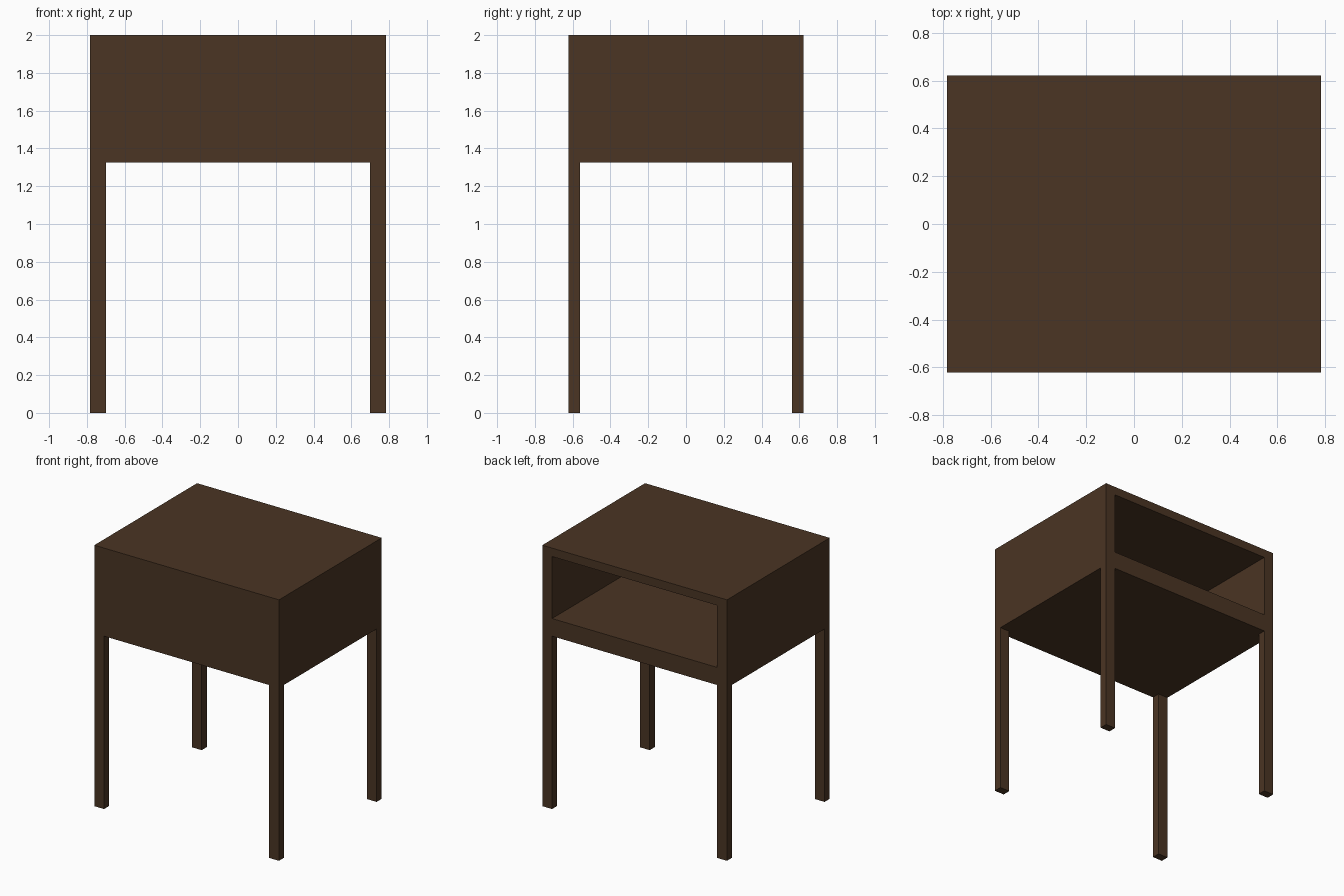
import bpy
import bmesh

if "Cube" in bpy.data.objects:
    bpy.data.objects.remove(bpy.data.objects["Cube"])

X, Y, TOP, BASE = 0.783, 0.622, 2.0, 1.325   # outer half sizes and cabinet heights
LX, LY = 0.083, 0.062                        # leg section, also wall thickness
FLOOR, CEIL = 1.46, 1.935                    # open compartment heights

wood = bpy.data.materials.new("dark brown wood")
wood.diffuse_color = (0.069, 0.035, 0.017, 1)
wood.use_nodes = True
wood.node_tree.nodes["Principled BSDF"].inputs["Base Color"].default_value = wood.diffuse_color


def finish(name, bm):
    bmesh.ops.recalc_face_normals(bm, faces=bm.faces)
    mesh = bpy.data.meshes.new(name)
    bm.to_mesh(mesh)
    bm.free()
    mesh.materials.append(wood)
    obj = bpy.data.objects.new(name, mesh)
    bpy.context.collection.objects.link(obj)


def box(bm, x0, x1, y0, y1, z0, z1):
    verts = bmesh.ops.create_cube(bm, size=1)["verts"]
    for v in verts:
        v.co.x = x1 if v.co.x > 0 else x0
        v.co.y = y1 if v.co.y > 0 else y0
        v.co.z = z1 if v.co.z > 0 else z0
    return verts


# Cabinet: a solid box whose back face is inset and pushed in as the compartment
bm = bmesh.new()
box(bm, -X, X, -Y, Y, BASE, TOP)
bm.normal_update()
back = max(bm.faces, key=lambda f: f.calc_center_median().y)


def fit_opening(face, y):
    for v in face.verts:
        v.co.x = (X - LX) * (1 if v.co.x > 0 else -1)
        v.co.z = CEIL if v.co.z > (BASE + TOP) / 2 else FLOOR
        v.co.y = y


bmesh.ops.inset_individual(bm, faces=[back], thickness=0.05)
fit_opening(back, Y)
inner = bmesh.ops.extrude_discrete_faces(bm, faces=[back])["faces"][0]
fit_opening(inner, -Y + LY)
finish("cabinet", bm)

# Legs: one in each corner, flush with the cabinet sides
for side, sx in (("left", -1), ("right", 1)):
    for end, sy in (("front", -1), ("back", 1)):
        bm = bmesh.new()
        xs = sorted((sx * X, sx * (X - LX)))
        ys = sorted((sy * Y, sy * (Y - LY)))
        box(bm, *xs, *ys, 0, BASE)
        finish(f"{end}_{side}_leg", bm)
